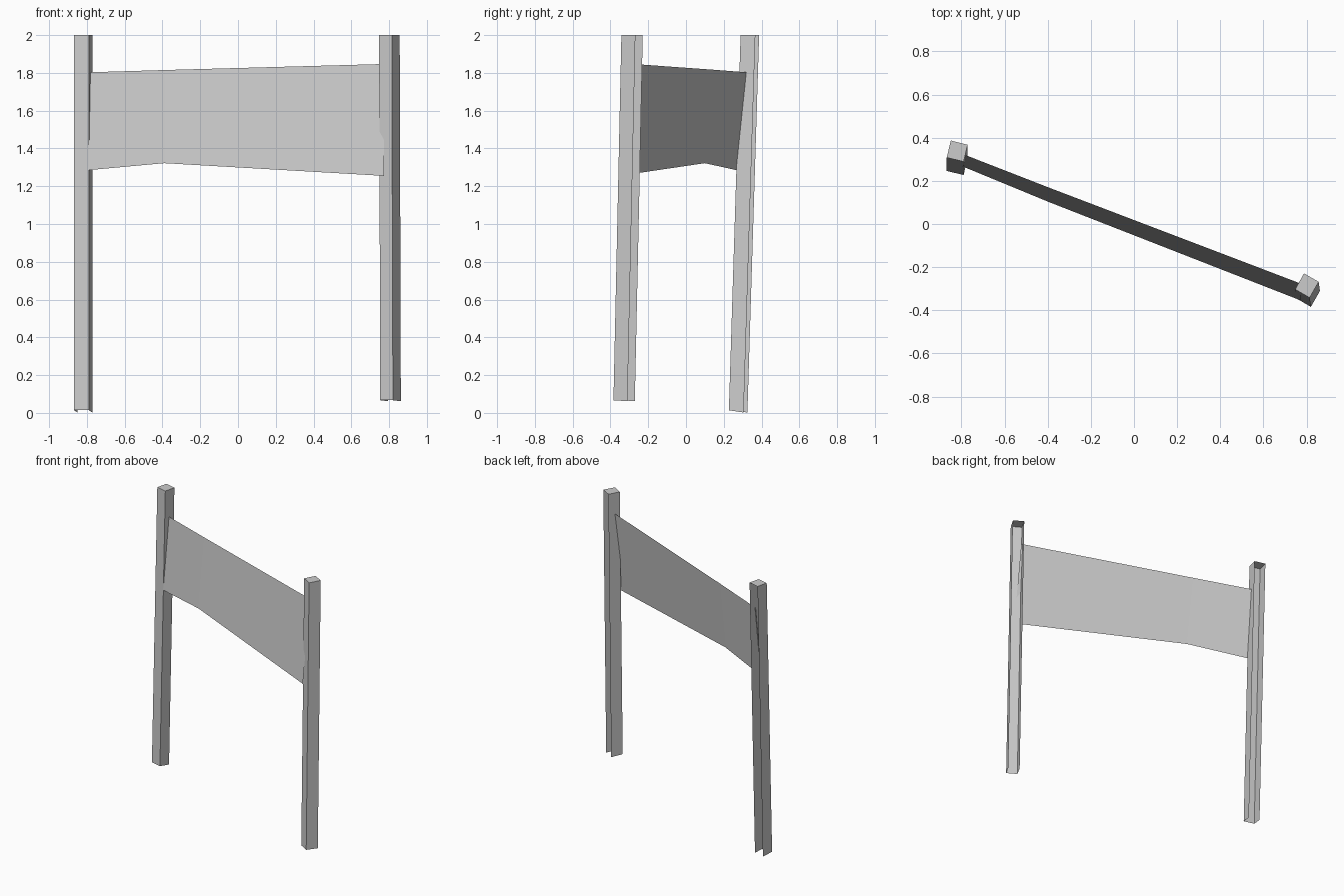
import bpy

if "Cube" in bpy.data.objects:
    bpy.data.objects.remove(bpy.data.objects["Cube"])


def add_mesh(name, verts, faces):
    mesh = bpy.data.meshes.new(name)
    mesh.from_pydata(verts, [], faces)
    mesh.update()
    obj = bpy.data.objects.new(name, mesh)
    bpy.context.collection.objects.link(obj)
    return obj


def post(name, top, lean, front_z, back_z):
    """Leaning square post, open at the back and underneath.
    top: front left, front right, back right, back left corners at z = 2."""
    bottom_z = (front_z, front_z, back_z, back_z)
    verts = [(x + lean[0], y + lean[1], z) for (x, y), z in zip(top, bottom_z)]
    verts += [(x, y, 2.0) for x, y in top]
    # left side, front, right side, cap
    faces = [(3, 0, 4, 7), (0, 1, 5, 4), (1, 2, 6, 5), (4, 5, 6, 7)]
    return add_mesh(name, verts, faces)


# Two posts, each twisted its own way
post("left_post",
     [(-0.868, 0.308), (-0.79, 0.289), (-0.771, 0.367), (-0.849, 0.387)],
     (0.0, -0.062), 0.014, 0.002)
post("right_post",
     [(0.747, -0.303), (0.814, -0.342), (0.856, -0.268), (0.788, -0.229)],
     (0.006, -0.042), 0.067, 0.062)

# Cloth banner stretched between the posts: a thin sheet with one fold
top_edge = [(-0.788, 0.322, 1.803), (-0.39, 0.167, 1.815), (0.775, -0.277, 1.847)]
bottom_edge = [(-0.795, 0.267, 1.285), (-0.39, 0.10, 1.322), (0.772, -0.354, 1.255)]
add_mesh("banner", bottom_edge + top_edge, [(0, 1, 4, 3), (1, 2, 5, 4)])
